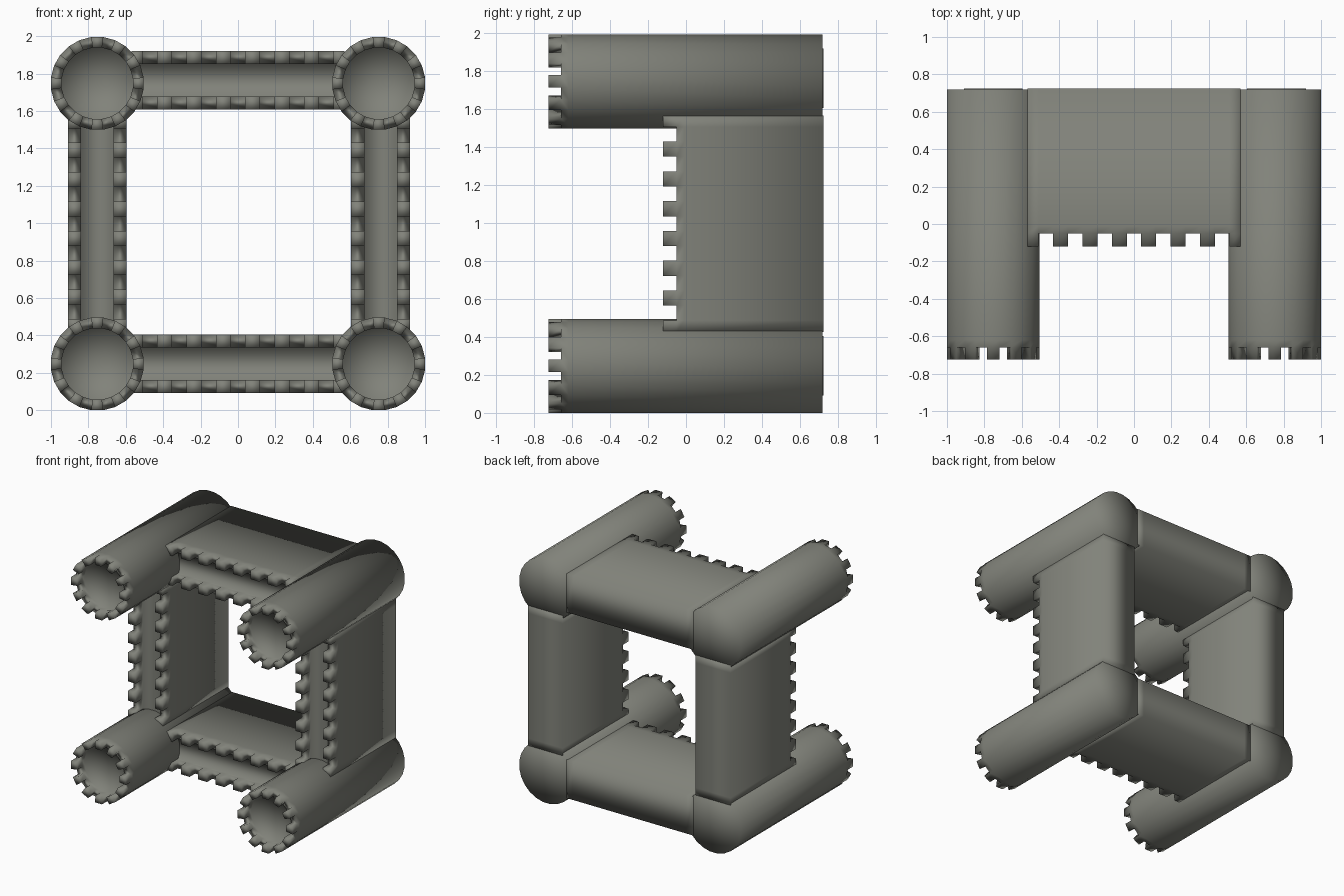
import bpy, bmesh, math
from mathutils import Vector

if "Cube" in bpy.data.objects:
    bpy.data.objects.remove(bpy.data.objects["Cube"])

# One stone colour for the whole castle
stone = bpy.data.materials.new("grey_stone")
stone.diffuse_color = (0.22, 0.225, 0.195, 1)
stone.use_nodes = True
stone.node_tree.nodes["Principled BSDF"].inputs["Base Color"].default_value = stone.diffuse_color

FRONT, BACK = -0.725, 0.72


def sweep(bm, rings, closed):
    """Bridge rings of verts with quads; returns faces[ring][segment]."""
    out = []
    for a, b in zip(rings, rings[1:]):
        n = len(a)
        out.append([bm.faces.new((a[i], a[(i + 1) % n], b[(i + 1) % n], b[i]))
                    for i in range(n if closed else n - 1)])
    return out


def raise_merlons(bm, faces, height):
    """Extrude each rim face towards the front as a battlement tooth."""
    res = bmesh.ops.extrude_discrete_faces(bm, faces=faces)
    for f in res["faces"]:
        for v in f.verts:
            v.co.y -= height


def finish(bm, name):
    bmesh.ops.recalc_face_normals(bm, faces=bm.faces[:])
    for f in bm.faces:
        f.smooth = True
    me = bpy.data.meshes.new(name)
    bm.to_mesh(me)
    bm.free()
    me.materials.append(stone)
    bpy.context.collection.objects.link(bpy.data.objects.new(name, me))


def tower(name, cx, cz):
    bm = bmesh.new()
    n, r, ri = 24, 0.2496, 0.192
    # profile: base edge, shaft, rim, sunken floor
    profile = [(r, BACK), (r, -0.62), (r, -0.66), (ri, -0.66), (ri, -0.63)]
    rings = []
    for rad, y in profile:
        angles = [math.tau * (i - 0.5) / n for i in range(n)]
        rings.append([bm.verts.new((cx + rad * math.cos(a), y, cz + rad * math.sin(a)))
                      for a in angles])
    bands = sweep(bm, rings, True)
    caps = [bm.faces.new(rings[0]), bm.faces.new(rings[-1])]
    bmesh.ops.poke(bm, faces=caps)
    raise_merlons(bm, bands[2][::2], -0.66 - FRONT)
    finish(bm, name)


def wall(name, centre, along, across):
    bm = bmesh.new()
    half, t, lip, back = 0.57, 0.157, 0.07, 0.725
    pitch, tooth = 0.157, 0.08
    # stations along the wall at the edges of every tooth
    stations = [-half]
    for k in range(8):
        c = (k - 3.5) * pitch
        stations += [c - tooth / 2, c + tooth / 2]
    stations = [-half] + stations[2:-1] + [half]
    # cross-section with two lips and a walkway between them
    side = [(t, back), (t, -0.01), (t, -0.05), (t - lip, -0.05), (t - lip, -0.03)]
    section = [(-w, y) for w, y in side] + side[::-1]
    rings = [[bm.verts.new(centre + along * s + across * w + Vector((0, y, 0)))
              for w, y in section] for s in stations]
    bands = sweep(bm, rings, True)
    bm.faces.new(rings[0])
    bm.faces.new(rings[-1])
    raise_merlons(bm, [b[i] for b in bands[::2] for i in (2, 6)], 0.07)
    finish(bm, name)


# Four corner towers
for xs, xn in ((-1, "left"), (1, "right")):
    for z, zn in ((0.2475, "lower"), (1.7475, "upper")):
        tower(f"{zn}_{xn}_tower", xs * 0.7525, z)

# Four walls joining the towers
X, Z = Vector((1, 0, 0)), Vector((0, 0, 1))
wall("lower_wall", Vector((0, 0, 0.2485)), X, Z)
wall("upper_wall", Vector((0, 0, 1.7645)), X, Z)
wall("left_wall", Vector((-0.752, 0, 0.9975)), Z, X)
wall("right_wall", Vector((0.762, 0, 0.9975)), Z, X)
